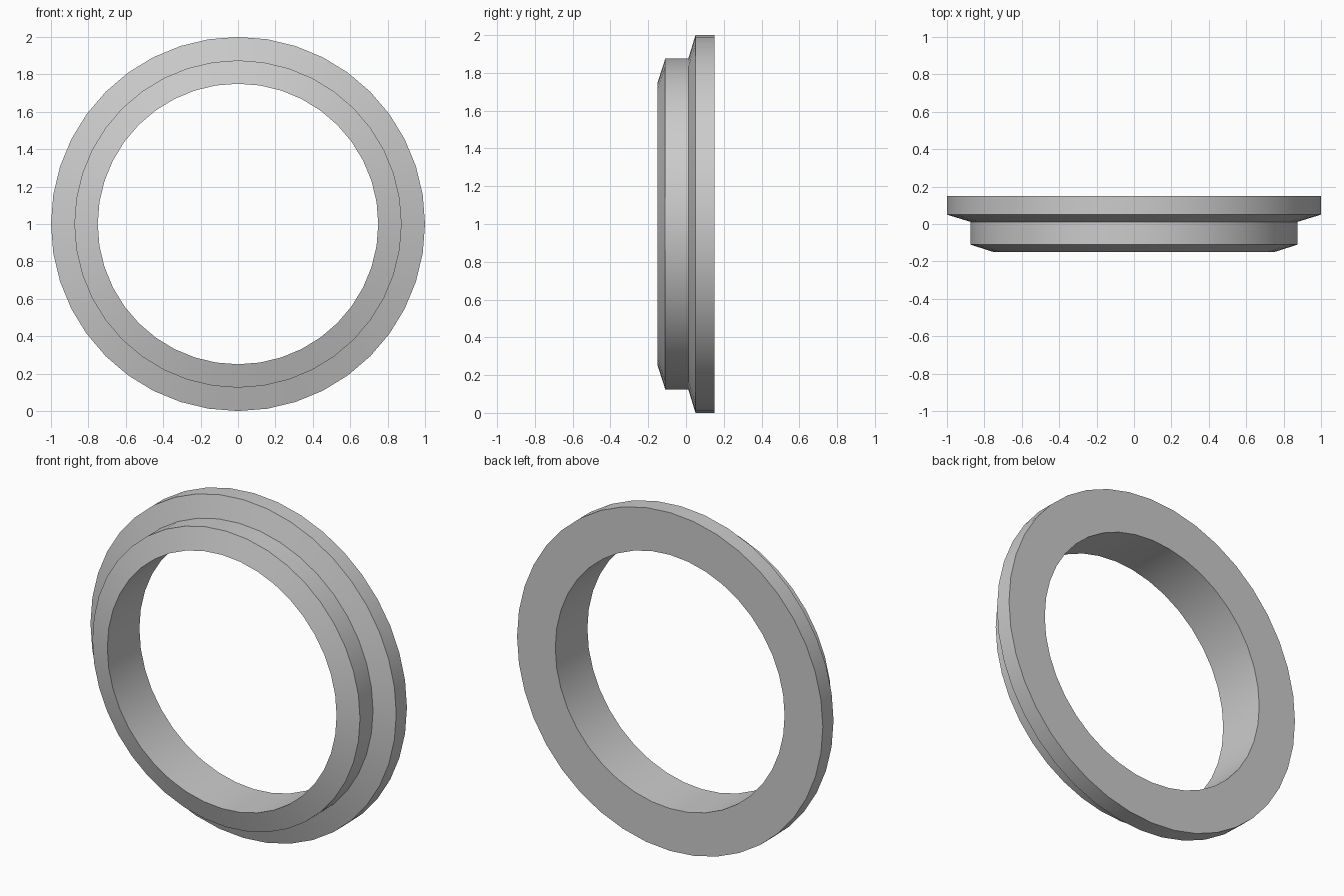
import bpy, bmesh, math
from mathutils import Matrix, Vector

if "Cube" in bpy.data.objects:
    bpy.data.objects.remove(bpy.data.objects["Cube"])

SIDES = 40
# Closed cross-section: (radius, y), front to back then through the bore
PROFILE = [(0.75, -0.15), (0.875, -0.11), (0.875, 0.012),
           (1.0, 0.05), (1.0, 0.15), (0.75, 0.15)]

# Stepped ring, the section lathed around the y axis
bm = bmesh.new()
rings = []
for i in range(SIDES):
    a = 2 * math.pi * i / SIDES
    rings.append([bm.verts.new((r * math.sin(a), y, 1 + r * math.cos(a)))
                  for r, y in PROFILE])
n = len(PROFILE)
for i in range(SIDES):
    p, q = rings[i], rings[(i + 1) % SIDES]
    for j in range(n):
        k = (j + 1) % n
        bm.faces.new((p[j], p[k], q[k], q[j]))
bmesh.ops.recalc_face_normals(bm, faces=bm.faces)

mesh = bpy.data.meshes.new("stepped_ring")
bm.to_mesh(mesh)
bm.free()
ring = bpy.data.objects.new("stepped_ring", mesh)
bpy.context.collection.objects.link(ring)

# Smooth round the ring, crisp at the section's corners
bpy.context.view_layer.objects.active = ring
ring.select_set(True)
bpy.ops.object.shade_smooth_by_angle(angle=math.radians(15))
